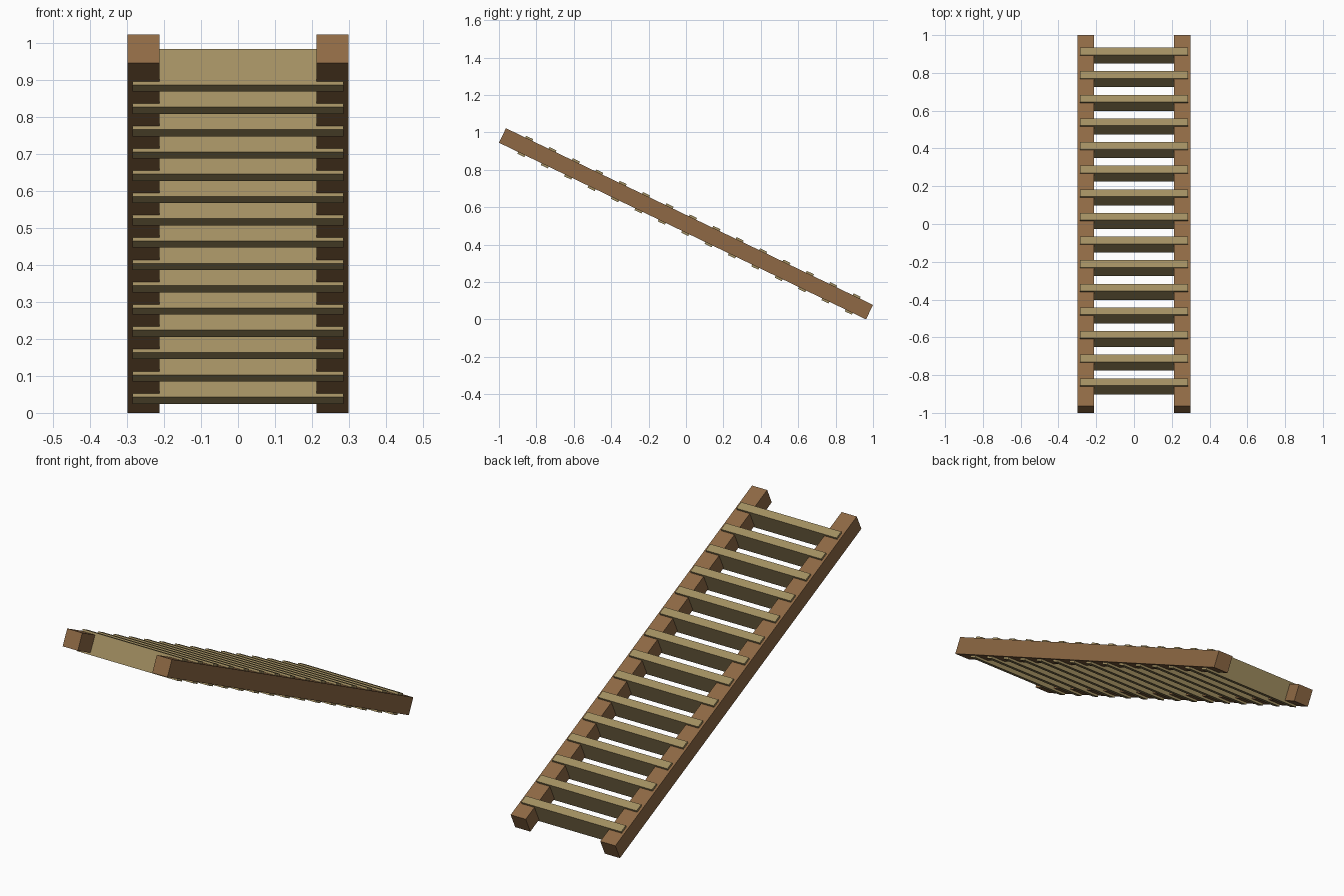
import bpy
from math import radians
from mathutils import Matrix, Vector

cube = bpy.data.objects.get("Cube")
if cube:
    bpy.data.objects.remove(cube, do_unlink=True)

TILT = radians(25.7)
RAIL_LENGTH, RAIL_WIDTH, RAIL_DEPTH = 2.178, 0.086, 0.086
TREAD_SIZE = (0.57, 0.042, 0.107)
TREAD_COUNT, TREAD_PITCH, TREAD_SHIFT = 15, 0.1388, 0.018

# Places the flat ladder on its slope, with the high end at the front
SLOPE = Matrix.Translation((0, 0, 0.511)) @ Matrix.Rotation(-TILT, 4, "X")


def material(name, color):
    mat = bpy.data.materials.new(name)
    mat.use_nodes = True
    mat.diffuse_color = (*color, 1)
    bsdf = next(n for n in mat.node_tree.nodes if n.type == "BSDF_PRINCIPLED")
    bsdf.inputs["Base Color"].default_value = (*color, 1)
    return mat


def sloped_box(name, center, size, mat):
    bpy.ops.mesh.primitive_cube_add(size=1)
    obj = bpy.context.object
    obj.name = name
    obj.data.transform(Matrix.Diagonal((*size, 1)))
    obj.matrix_world = SLOPE @ Matrix.Translation(Vector(center))
    obj.data.materials.append(mat)
    return obj


rail_wood = material("brown rail wood", (0.271, 0.141, 0.058))
tread_wood = material("pale tread wood", (0.362, 0.275, 0.120))

# Side rails
for side, x in (("left", 0.255), ("right", -0.255)):
    sloped_box(f"{side}_rail", (x, 0, 0),
               (RAIL_WIDTH, RAIL_LENGTH, RAIL_DEPTH), rail_wood)

# Treads, let through the rails and standing proud above and below
for i in range(TREAD_COUNT):
    y = TREAD_SHIFT + (i - (TREAD_COUNT - 1) / 2) * TREAD_PITCH
    sloped_box(f"tread_{i + 1}", (0, y, 0), TREAD_SIZE, tread_wood)
